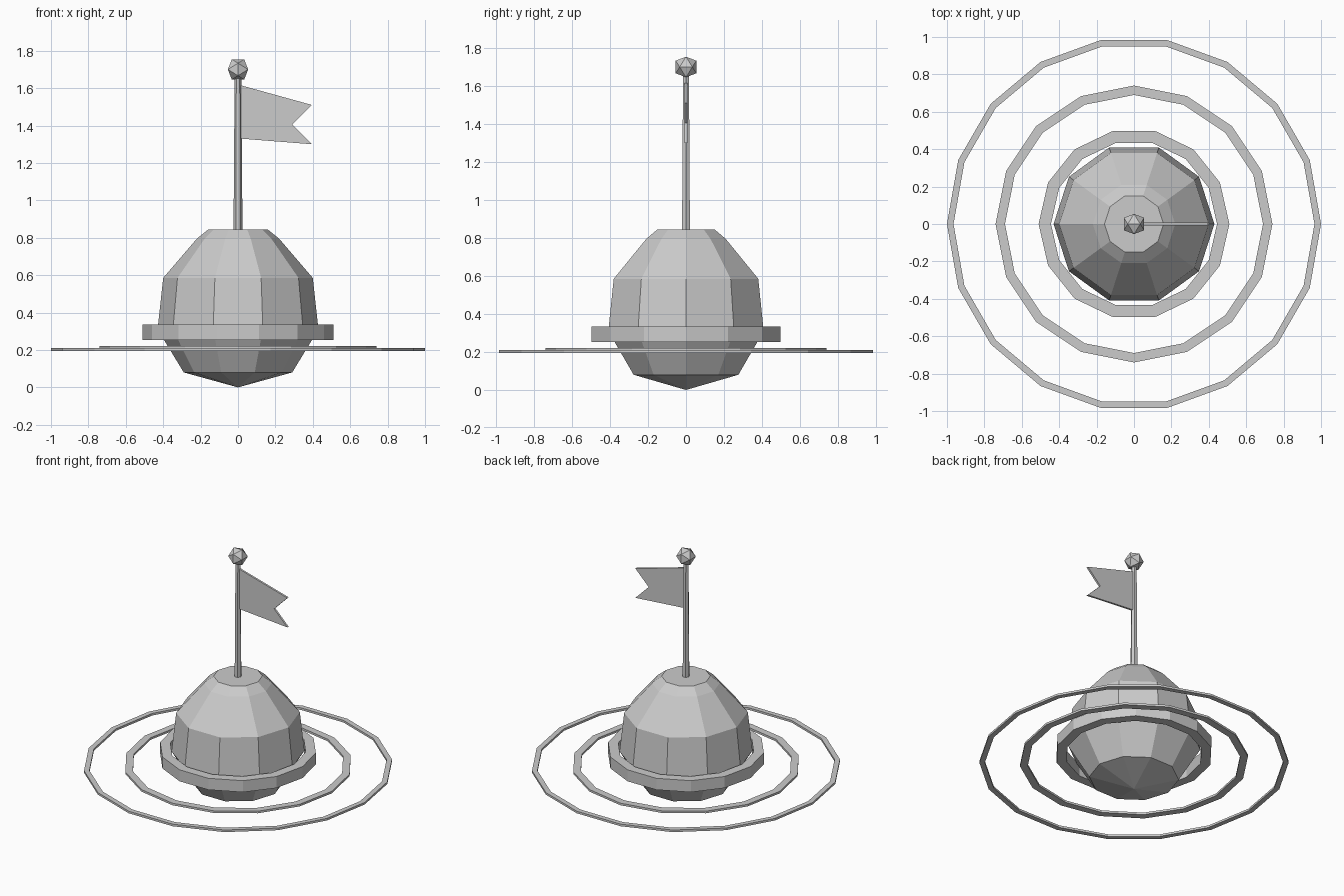
import bpy, bmesh
from math import sin, cos, tau, sqrt

if "Cube" in bpy.data.objects:
    bpy.data.objects.remove(bpy.data.objects["Cube"])

GREY = (0.6, 0.6, 0.6, 1)
grey = bpy.data.materials.new("plain grey")
grey.use_nodes = True
grey.diffuse_color = GREY
grey.node_tree.nodes["Principled BSDF"].inputs["Base Color"].default_value = GREY


def finish(name, bm):
    bmesh.ops.recalc_face_normals(bm, faces=bm.faces)
    mesh = bpy.data.meshes.new(name)
    bm.to_mesh(mesh)
    bm.free()
    mesh.materials.append(grey)
    obj = bpy.data.objects.new(name, mesh)
    bpy.context.collection.objects.link(obj)
    return obj


def lathe(name, profile, sides, closed=False):
    """Turn (radius, z) points about z; closed joins the last point to the first."""
    bm = bmesh.new()
    rows = [[bm.verts.new((r * cos(tau * i / sides), r * sin(tau * i / sides), z))
             for i in range(sides)] for r, z in profile]
    pairs = list(zip(rows, rows[1:]))
    if closed:
        pairs.append((rows[-1], rows[0]))
    for a, b in pairs:
        for i in range(sides):
            j = (i + 1) % sides
            bm.faces.new((a[i], a[j], b[j], b[i]))
    if not closed:
        bm.faces.new(rows[0])
        bm.faces.new(rows[-1])
        bmesh.ops.remove_doubles(bm, verts=bm.verts, dist=0.0005)
    return finish(name, bm)


def ring(name, inner, outer, low, high, sides):
    return lathe(name, [(inner, low), (outer, low), (outer, high), (inner, high)], sides, True)


# Faceted float with a pointed underside and flat cap
lathe("float_body", [(0.0001, 0), (0.29, 0.08), (0.43, 0.31), (0.40, 0.585),
                     (0.22, 0.795), (0.158, 0.845)], 10)

# Collar and the two ripples around it
ring("collar", 0.444, 0.51, 0.253, 0.335, 14)
ring("inner_ripple", 0.69, 0.74, 0.205, 0.22, 16)
ring("outer_ripple", 0.965, 1.0, 0.195, 0.21, 18)

# Tapered flag pole
lathe("pole", [(0.024, 0.83), (0.018, 1.67)], 6)

# Swallow-tailed flag
bm = bmesh.new()
outline = [(0.015, 1.615), (0.395, 1.51), (0.29, 1.405), (0.395, 1.30), (0.015, 1.33)]
face = bm.faces.new([bm.verts.new((x, -0.007, z)) for x, z in outline])
extruded = bmesh.ops.extrude_face_region(bm, geom=[face])["geom"]
bmesh.ops.translate(bm, vec=(0, 0.014, 0),
                    verts=[v for v in extruded if isinstance(v, bmesh.types.BMVert)])
finish("flag", bm)

# Twenty-sided finial
bm = bmesh.new()
long = 0.054
short = long * 2 / (1 + sqrt(5))
for a in (-short, short):
    for b in (-long, long):
        for co in ((a, 0, b), (0, b, a), (b, a, 0)):
            bm.verts.new(co)
bmesh.ops.convex_hull(bm, input=bm.verts)
finish("finial", bm).location.z = 1.70
